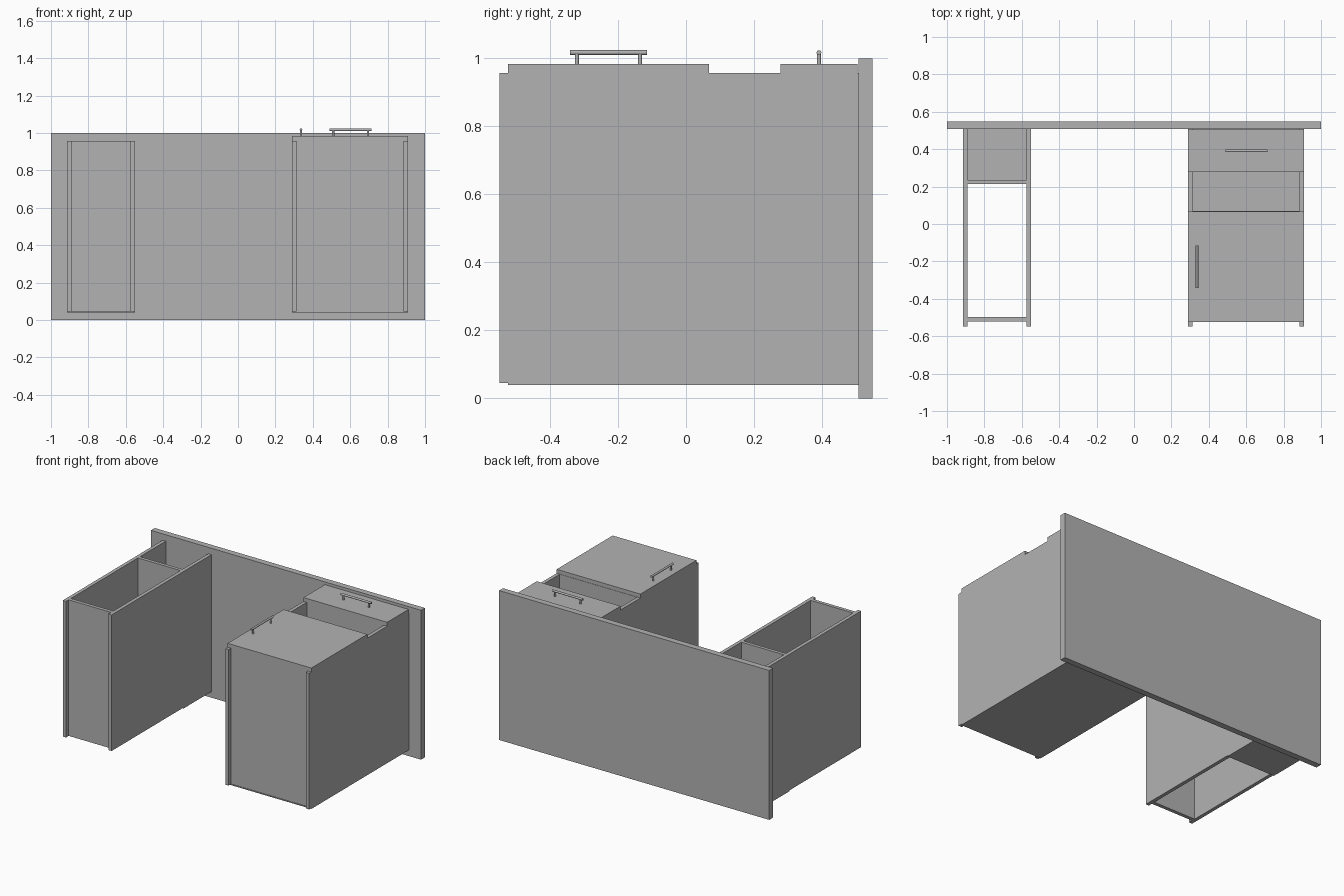
import bpy
from mathutils import Vector

cube = bpy.data.objects.get("Cube")
if cube:
    bpy.data.objects.remove(cube, do_unlink=True)

grey = bpy.data.materials.new("plain_grey")
grey.use_nodes = True
colour = (0.45, 0.45, 0.45, 1)
grey.diffuse_color = colour
grey.node_tree.nodes["Principled BSDF"].inputs["Base Color"].default_value = colour


def panel(name, x, y, z):
    """Board spanning the given (low, high) ranges."""
    spans = (x, y, z)
    bpy.ops.mesh.primitive_cube_add(size=1, location=[(a + b) / 2 for a, b in spans])
    board = bpy.context.object
    board.name = name
    board.scale = [b - a for a, b in spans]
    bpy.ops.object.transform_apply(location=False, rotation=False, scale=True)
    board.data.materials.append(grey)
    return board


def rod(name, start, end, radius):
    """Round bar between two points."""
    start, end = Vector(start), Vector(end)
    axis = end - start
    bpy.ops.mesh.primitive_cylinder_add(
        vertices=20, radius=radius, depth=axis.length, location=(start + end) / 2,
        rotation=axis.to_track_quat("Z", "Y").to_euler())
    bar = bpy.context.object
    bar.name = name
    bar.data.materials.append(grey)
    bpy.ops.object.shade_smooth_by_angle()


def handle(name, centre, direction):
    """Bar handle standing on two posts."""
    centre, direction = Vector(centre), Vector(direction)
    rod(name + "_bar", centre - direction * 0.113, centre + direction * 0.113, 0.007)
    for side, offset in (("a", -0.093), ("b", 0.093)):
        foot = centre + direction * offset
        rod(name + "_post_" + side, foot - Vector((0, 0, 0.034)), foot, 0.006)


BACK = 0.507          # inner face of the large board
FRONT = -0.548
LOW, HIGH = 0.046, 0.957
BOARD = 0.024


def side_boards(name, x0, x1):
    """Pair of side boards; returns the gap between them."""
    panel(name + "_right_side", (x0, x0 + BOARD), (FRONT, BACK), (LOW, HIGH))
    panel(name + "_left_side", (x1 - BOARD, x1), (FRONT, BACK), (LOW, HIGH))
    return x0 + BOARD, x1 - BOARD


# Large board
panel("desktop_board", (-1, 1), (BACK, 0.548), (0, 1))

# Narrow open pedestal
gap = side_boards("open_pedestal", -0.914, -0.552)
panel("open_pedestal_base", gap, (-0.52, -0.496), (LOW, HIGH))
panel("open_pedestal_shelf", gap, (0.213, 0.236), (LOW, HIGH))
panel("open_pedestal_backing", (-0.914, -0.552), (0.213, BACK), (0.04, LOW))

# Wide cabinet
wide = (0.29, 0.91)
gap = side_boards("cabinet", *wide)
panel("cabinet_base", gap, (-0.52, -0.496), (LOW, HIGH))
panel("cabinet_lower_shelf", gap, (0.046, 0.07), (LOW, HIGH))
panel("cabinet_upper_shelf", gap, (0.281, 0.305), (LOW, HIGH))
panel("cabinet_backing", wide, (-0.524, BACK), (0.04, LOW))

# Door and drawer fronts with handles
panel("cabinet_door", wide, (-0.524, 0.068), (HIGH, 0.983))
panel("drawer_front", wide, (0.278, 0.504), (HIGH, 0.983))
handle("door_handle", (0.337, -0.228, 1.017), (0, 1, 0))
handle("drawer_handle", (0.602, 0.391, 1.017), (1, 0, 0))
